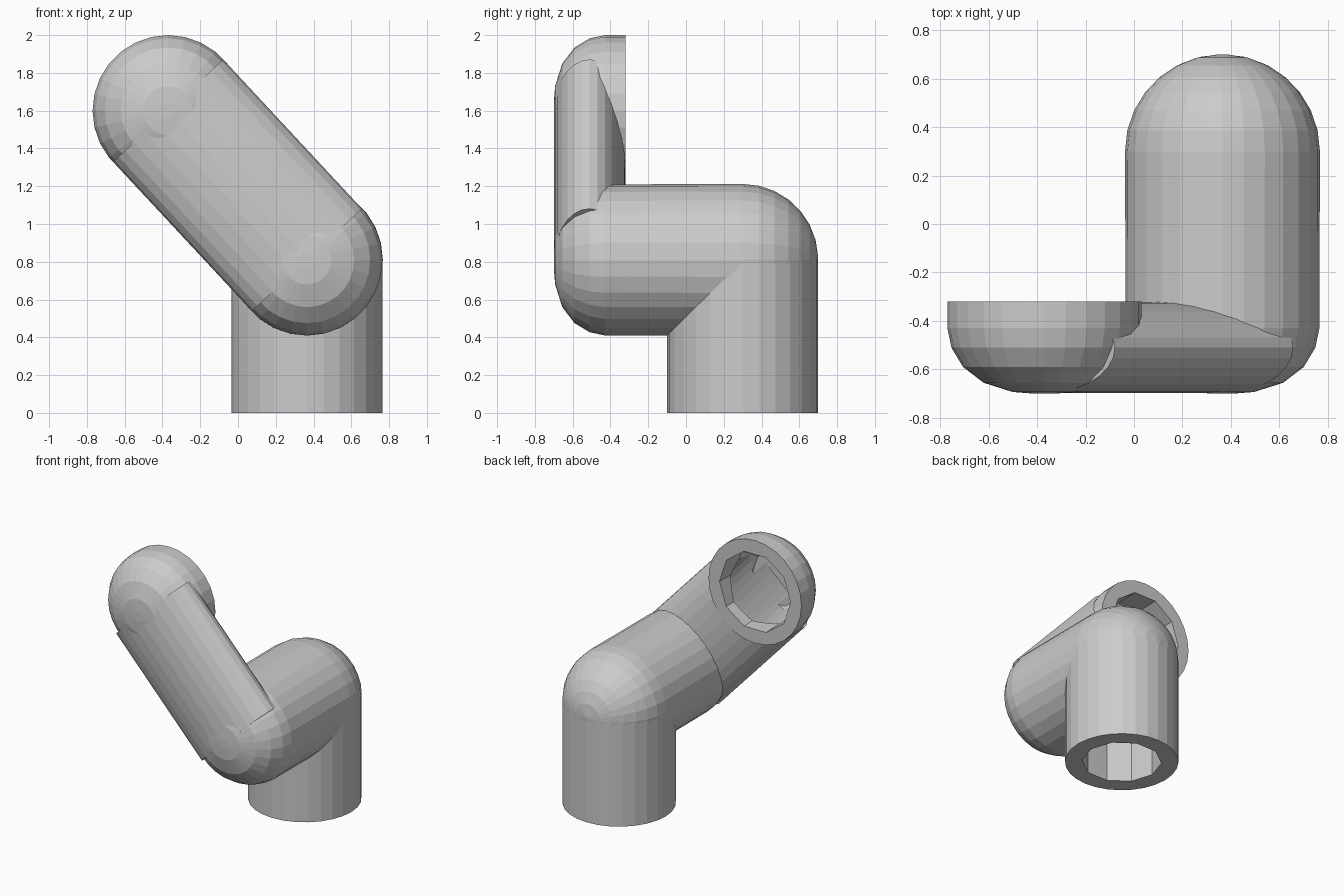
import bpy, bmesh
from math import sin, cos, pi
from mathutils import Vector, Matrix

cube = bpy.data.objects.get("Cube")
if cube:
    bpy.data.objects.remove(cube, do_unlink=True)

R = 0.4                                  # outer pipe radius
BORE = 0.28                              # inner pipe radius
LEG = Vector((0.365, 0.3, 0))            # foot of the vertical leg
ELBOW_Z = 0.81
LOW = Vector((0.365, 0, ELBOW_Z))        # axis of the arm, runs along y
HIGH = Vector((-0.37, 0, 1.6))           # axis of the mouth, runs along y
SLOPE_Y = -0.51                          # depth of the flattened sloping tube
UP, FRONT = Vector((0, 0, 1)), Vector((0, -1, 0))


def lathe(name, profile, origin, axis, sides=28, squash=1.0):
    """Closed solid from (radius, distance) pairs turned about an axis."""
    bm = bmesh.new()
    rings = []
    for r, t in profile:
        rings.append([bm.verts.new((r * cos(2 * pi * i / sides),
                                    r * squash * sin(2 * pi * i / sides), t))
                      for i in range(sides)])
    for a, b in zip(rings, rings[1:]):
        for i in range(sides):
            j = (i + 1) % sides
            bm.faces.new((a[i], a[j], b[j], b[i]))
    bm.faces.new(rings[0][::-1])
    bm.faces.new(rings[-1])
    # Local y stays aligned with world y whenever the axis is not y itself
    side = Vector((1, 0, 0)) if abs(axis.y) > 0.9 else Vector((0, 1, 0)).cross(axis)
    y_dir = axis.cross(side)
    turn = Matrix((side, y_dir, axis)).transposed().to_4x4()
    bm.transform(Matrix.Translation(origin) @ turn)
    bmesh.ops.recalc_face_normals(bm, faces=bm.faces)
    mesh = bpy.data.meshes.new(name)
    bm.to_mesh(mesh)
    bm.free()
    obj = bpy.data.objects.new(name, mesh)
    bpy.context.collection.objects.link(obj)
    return obj


def dome(r, start, height, steps=7):
    """Rounded end for a profile, nearly closed at the tip."""
    return [(r * cos(a), start + height * sin(a))
            for a in (pi / 2 * 0.97 * k / steps for k in range(steps + 1))]


def combine(target, other, operation):
    mod = target.modifiers.new("combine", 'BOOLEAN')
    mod.operation, mod.solver, mod.object = operation, 'EXACT', other
    bpy.context.view_layer.objects.active = target
    bpy.ops.object.modifier_apply(modifier=mod.name)
    bpy.data.objects.remove(other, do_unlink=True)


def sloping_tube(name, half_width, half_depth):
    offset = Vector((0, SLOPE_Y, 0))
    run = HIGH - LOW
    return lathe(name, [(half_width, 0), (half_width, run.length)],
                 LOW + offset, run.normalized(), squash=half_depth / half_width)


# Softly rounded front cap shared by the arm and the mouth
front_cap = [(R, 0.32), (R, 0.43), (0.383, 0.51), (0.335, 0.59),
             (0.25, 0.655), (0.13, 0.693), (0.04, 0.7)]

# Outer body
pipe = lathe("bent_pipe", [(R, 0)] + dome(R, ELBOW_Z, 0.36), LEG, UP)
arm_back = [(r, -t) for r, t in reversed(dome(R + 0.002, LEG.y, R))]
combine(pipe, lathe("arm", arm_back + front_cap, LOW, FRONT), 'UNION')
combine(pipe, sloping_tube("sloping_tube", 0.398, 0.188), 'UNION')
combine(pipe, lathe("mouth", front_cap, HIGH, FRONT), 'UNION')

# Hollow passage, open at the foot and at the mouth
bore = lathe("bore", [(BORE, -0.1)] + dome(BORE, ELBOW_Z, 0.25, 3), LEG, UP, 10)
bore_back = [(r, -t) for r, t in reversed(dome(BORE + 0.003, LEG.y, BORE, 3))]
combine(bore, lathe("arm_bore", bore_back + [(BORE, 0.45), (0.2, 0.59)],
                    LOW, FRONT, 10), 'UNION')
combine(bore, sloping_tube("sloping_bore", 0.27, 0.1), 'UNION')
combine(bore, lathe("mouth_bore", [(0.31, 0.2), (0.3, 0.5), (0.21, 0.595)],
                    HIGH, FRONT, 10), 'UNION')
combine(pipe, bore, 'DIFFERENCE')
